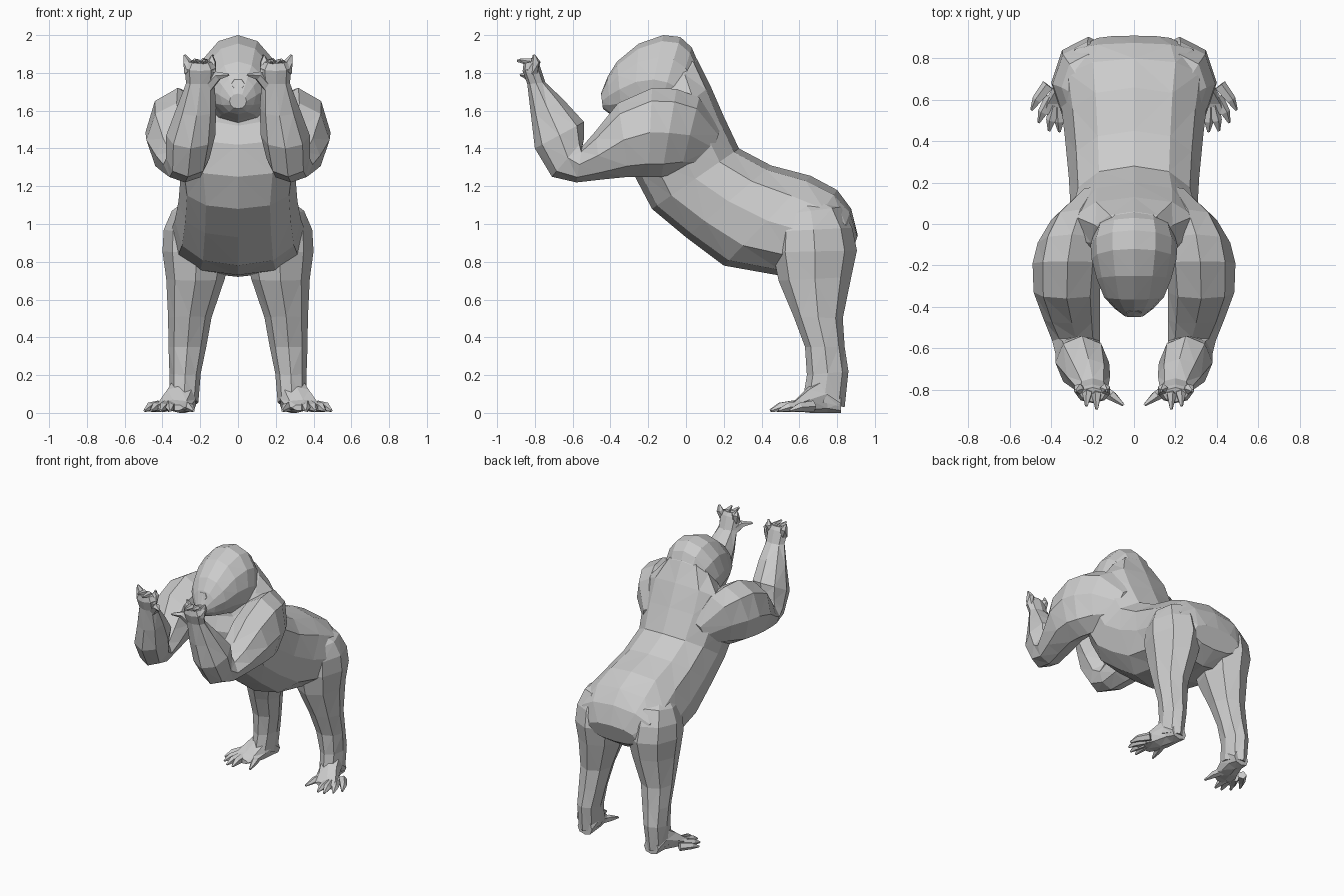
import bpy, bmesh, math
from mathutils import Vector


def skin(bm, rings):
    """Bridge a list of equal-sized point rings and cap both ends."""
    vs = [[bm.verts.new(p) for p in r] for r in rings]
    n = len(vs[0])
    for a, b in zip(vs, vs[1:]):
        for i in range(n):
            j = (i + 1) % n
            bm.faces.new((a[i], a[j], b[j], b[i]))
    bm.faces.new(vs[0][::-1])
    bm.faces.new(vs[-1])


def finish(name, bm, mirror):
    bmesh.ops.recalc_face_normals(bm, faces=bm.faces)
    bmesh.ops.triangulate(bm, faces=bm.faces)
    me = bpy.data.meshes.new(name)
    bm.to_mesh(me)
    bm.free()
    ob = bpy.data.objects.new(name, me)
    bpy.context.collection.objects.link(ob)
    if mirror:
        m = ob.modifiers.new("mirror", 'MIRROR')
        m.use_mirror_merge = False
    return ob


def loft(name, secs, n=8, power=1.0, mirror=False):
    """Each section: low y,z, high y,z (side outline), centre x, half width."""
    def soft(v):
        return math.copysign(abs(v) ** power, v) if abs(v) > 1e-6 else 0.0
    bm = bmesh.new()
    rings = []
    for y0, z0, y1, z1, cx, hx in secs:
        mid = Vector((cx, (y0 + y1) / 2, (z0 + z1) / 2))
        up = Vector((0, (y1 - y0) / 2, (z1 - z0) / 2))
        rings.append([mid + Vector((hx, 0, 0)) * soft(math.cos(a)) + up * soft(math.sin(a))
                      for a in (2 * math.pi * i / n for i in range(n))])
    skin(bm, rings)
    return finish(name, bm, mirror)


def digits(name, paths, radii, n=5):
    """Tapered pointed tubes along short paths, mirrored to the other side."""
    bm = bmesh.new()
    for path in paths:
        pts = [Vector(p) for p in path]
        rings = []
        for k, p in enumerate(pts):
            d = pts[min(k + 1, len(pts) - 1)] - pts[max(k - 1, 0)]
            q = d.to_track_quat('Z', 'Y')
            rings.append([p + q @ Vector((math.cos(t), math.sin(t), 0)) * radii[k]
                          for t in (2 * math.pi * i / n for i in range(n))])
        skin(bm, rings)
    return finish(name, bm, True)


# Torso from rump to neck
loft("torso", [
    (0.86, 0.80, 0.91, 0.94, 0, 0.20),
    (0.74, 0.72, 0.875, 1.08, 0, 0.32),
    (0.48, 0.73, 0.80, 1.18, 0, 0.36),
    (0.20, 0.78, 0.66, 1.255, 0, 0.335),
    (0.00, 0.93, 0.45, 1.31, 0, 0.315),
    (-0.18, 1.08, 0.28, 1.40, 0, 0.305),
    (-0.27, 1.25, 0.20, 1.57, 0, 0.33),
    (-0.28, 1.42, 0.13, 1.73, 0, 0.33),
    (-0.24, 1.52, 0.06, 1.87, 0, 0.21),
    (-0.24, 1.58, 0.0, 1.93, 0, 0.12)], n=12, power=0.85)

# Head from nape to muzzle
loft("head", [
    (0.02, 1.50, 0.11, 1.75, 0, 0.17),
    (-0.10, 1.50, 0.03, 1.935, 0, 0.19),
    (-0.17, 1.51, -0.03, 1.99, 0, 0.21),
    (-0.22, 1.53, -0.12, 2.00, 0, 0.205),
    (-0.28, 1.55, -0.25, 1.955, 0, 0.18),
    (-0.34, 1.565, -0.365, 1.86, 0, 0.145),
    (-0.40, 1.58, -0.415, 1.78, 0, 0.095),
    (-0.44, 1.61, -0.45, 1.69, 0, 0.045)], n=12)

# Nose
loft("nose", [
    (-0.38, 1.70, -0.37, 1.81, 0, 0.05),
    (-0.44, 1.71, -0.42, 1.77, 0, 0.035)], n=6)

# Shoulder, upper arm, raised forearm and palm as one sweep
loft("arm", [
    (0.12, 1.30, 0.18, 1.50, 0.19, 0.07),
    (-0.03, 1.27, 0.07, 1.67, 0.26, 0.14),
    (-0.13, 1.25, -0.05, 1.715, 0.30, 0.165),
    (-0.20, 1.25, -0.18, 1.72, 0.32, 0.17),
    (-0.30, 1.25, -0.36, 1.64, 0.325, 0.16),
    (-0.45, 1.235, -0.48, 1.49, 0.30, 0.135),
    (-0.58, 1.22, -0.55, 1.41, 0.28, 0.115),
    (-0.71, 1.25, -0.54, 1.45, 0.265, 0.115),
    (-0.80, 1.40, -0.54, 1.54, 0.25, 0.13),
    (-0.82, 1.57, -0.65, 1.66, 0.22, 0.105),
    (-0.84, 1.74, -0.745, 1.75, 0.20, 0.075),
    (-0.865, 1.81, -0.775, 1.84, 0.20, 0.082),
    (-0.86, 1.85, -0.79, 1.865, 0.20, 0.06)], mirror=True)

# Four curled fingers and an inward thumb
hand = [[(x, -0.815, 1.80), (x + s, -0.825 + h, 1.86), (x + 2 * s, -0.895 + 3 * h, 1.865 + h)]
        for x, s, h in ((0.145, -0.006, 0.03), (0.18, 0, 0), (0.22, 0.005, 0.005), (0.255, 0.014, 0.03))]
hand.append([(0.155, -0.80, 1.73), (0.105, -0.83, 1.785), (0.05, -0.875, 1.79)])
digits("fingers", hand, (0.03, 0.025, 0.007))

# Legs, blending into the hips
loft("leg", [
    (0.54, 1.12, 0.68, 1.15, 0.19, 0.07),
    (0.50, 1.05, 0.82, 1.09, 0.22, 0.13),
    (0.47, 0.96, 0.88, 0.98, 0.225, 0.168),
    (0.46, 0.85, 0.905, 0.86, 0.22, 0.18),
    (0.49, 0.70, 0.875, 0.72, 0.225, 0.155),
    (0.57, 0.51, 0.83, 0.50, 0.255, 0.115),
    (0.63, 0.35, 0.84, 0.35, 0.268, 0.10),
    (0.64, 0.20, 0.86, 0.22, 0.28, 0.083),
    (0.62, 0.08, 0.84, 0.03, 0.285, 0.075)], mirror=True)

# Feet turned outward, with toes
loft("foot", [
    (0.82, 0.00, 0.82, 0.10, 0.28, 0.06),
    (0.75, 0.00, 0.74, 0.20, 0.285, 0.075),
    (0.66, 0.00, 0.65, 0.14, 0.31, 0.085),
    (0.57, 0.01, 0.58, 0.07, 0.345, 0.095),
    (0.53, 0.01, 0.53, 0.045, 0.37, 0.085)], mirror=True, power=0.8)
toes = [[(0.36 + 0.4 * (x - 0.36), y + 0.12, 0.035), (0.36 + 0.8 * (x - 0.36), y + 0.05, 0.03), (x, y, 0.012)]
        for x, y in ((0.36, 0.445), (0.41, 0.45), (0.46, 0.49), (0.495, 0.55))]
toes.append([(0.29, 0.66, 0.04), (0.255, 0.56, 0.03), (0.235, 0.48, 0.012)])
digits("toes", toes, (0.032, 0.025, 0.007))
